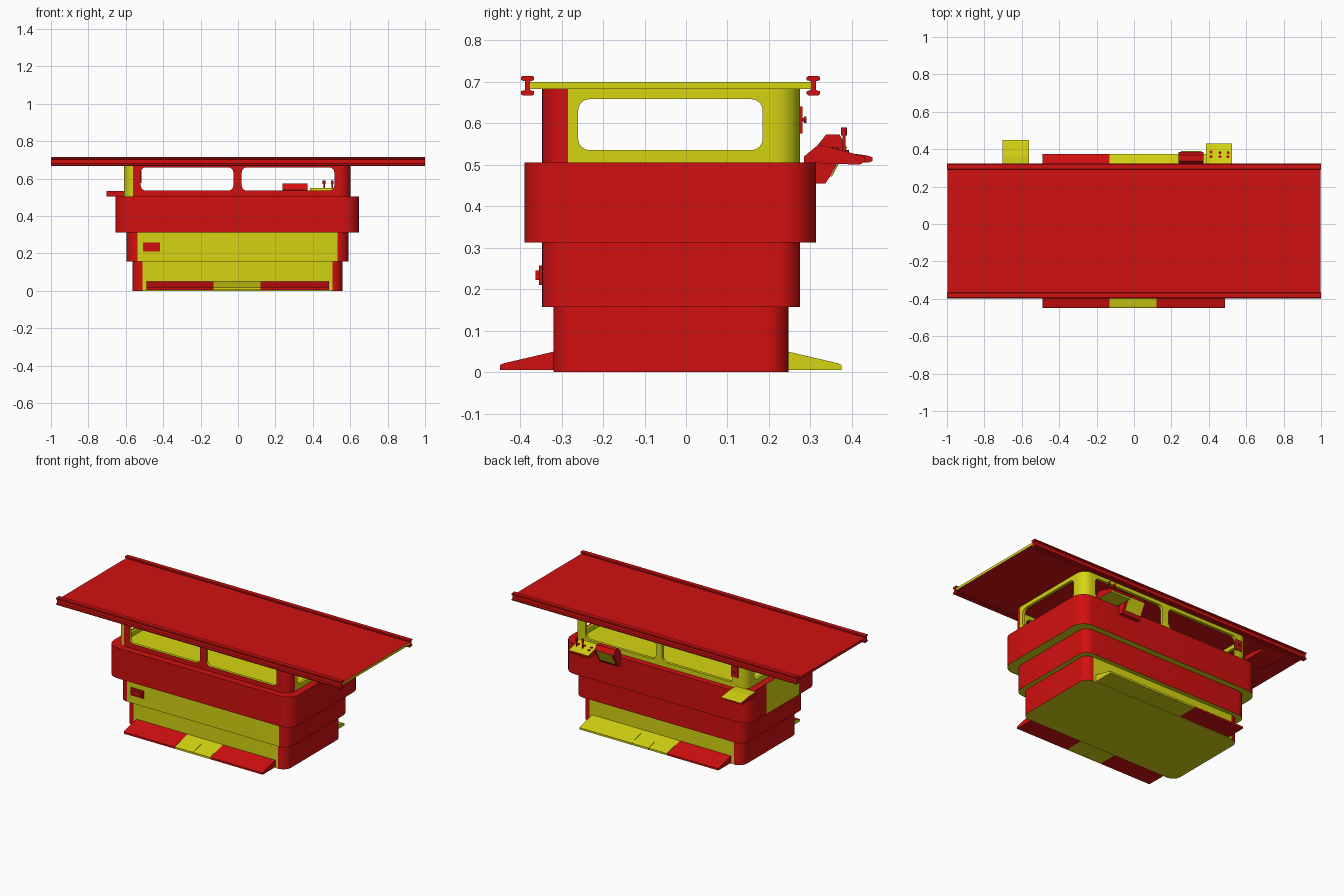
import bpy, bmesh, math
from mathutils import Vector

cube = bpy.data.objects.get("Cube")
if cube:
    bpy.data.objects.remove(cube, do_unlink=True)


def material(name, color):
    m = bpy.data.materials.new(name)
    m.use_nodes = True
    m.diffuse_color = color
    m.node_tree.nodes["Principled BSDF"].inputs["Base Color"].default_value = color
    return m


RED, YELLOW = 0, 1
MATS = [material("red paint", (0.64, 0.005, 0.005, 1)),
        material("yellow paint", (0.66, 0.66, 0.006, 1))]
PLACE = {"x": lambda a, b, t: (t, a, b),
         "y": lambda a, b, t: (a, t, b),
         "z": lambda a, b, t: (a, b, t)}


def paint(ob, rule):
    for p in ob.data.polygons:
        p.material_index = rule(p.center, p.normal) if callable(rule) else rule


def extrude(name, outline, axis, lo, hi, rule=RED):
    """Prism with a 2D outline, stretched along an axis."""
    bm = bmesh.new()
    rings = [[bm.verts.new(PLACE[axis](a, b, t)) for a, b in outline] for t in (lo, hi)]
    n = len(outline)
    bm.faces.new(rings[0])
    bm.faces.new(rings[1])
    for i in range(n):
        j = (i + 1) % n
        bm.faces.new((rings[0][i], rings[0][j], rings[1][j], rings[1][i]))
    bmesh.ops.recalc_face_normals(bm, faces=bm.faces)
    mesh = bpy.data.meshes.new(name)
    bm.to_mesh(mesh)
    bm.free()
    ob = bpy.data.objects.new(name, mesh)
    bpy.context.collection.objects.link(ob)
    for m in MATS:
        mesh.materials.append(m)
    paint(ob, rule)
    return ob


def rounded(x0, x1, y0, y1, r, side_cuts=(), steps=8):
    """Rounded rectangle, with optional extra points on its two x sides."""
    pts = []
    for k, (cx, cy) in enumerate([(x1 - r, y1 - r), (x0 + r, y1 - r),
                                  (x0 + r, y0 + r), (x1 - r, y0 + r)]):
        for i in range(steps + 1):
            a = math.pi / 2 * (k + i / steps)
            pts.append((cx + r * math.cos(a), cy + r * math.sin(a)))
        if k == 1:
            pts += [(x0, c) for c in sorted(side_cuts, reverse=True)]
        if k == 3:
            pts += [(x1, c) for c in sorted(side_cuts)]
    return pts


def box(name, x, y, z, rule=RED):
    return extrude(name, [(x[0], y[0]), (x[1], y[0]), (x[1], y[1]), (x[0], y[1])],
                   "z", z[0], z[1], rule)


def disc(name, a, b, r, axis, lo, hi, rule=RED):
    return extrude(name, rounded(a - r, a + r, b - r, b + r, r * 0.99, steps=4),
                   axis, lo, hi, rule)


def smooth(ob):
    bpy.ops.object.select_all(action="DESELECT")
    ob.select_set(True)
    bpy.context.view_layer.objects.active = ob
    bpy.ops.object.shade_smooth_by_angle(angle=math.radians(30))


# Stepped lower body
def base_rule(c, n):
    return YELLOW if n.z < -0.9 or abs(n.y) > 0.999 else RED


def middle_rule(c, n):
    return YELLOW if n.z < -0.9 or n.y < -0.999 else RED


def belt_rule(c, n):
    door = n.x < -0.999 and -0.2 < c.y < 0.127
    return YELLOW if n.z < -0.9 or door else RED


smooth(extrude("base_tier", rounded(-0.565, 0.56, -0.32, 0.247, 0.055),
               "z", 0, 0.157, base_rule))
smooth(extrude("middle_tier", rounded(-0.595, 0.59, -0.347, 0.275, 0.057),
               "z", 0.157, 0.312, middle_rule))
smooth(extrude("counter_belt", rounded(-0.655, 0.648, -0.39, 0.313, 0.08, (-0.2, 0.127)),
               "z", 0.312, 0.505, belt_rule))
smooth(extrude("cabin_floor", rounded(-0.59, 0.58, -0.325, 0.255, 0.045),
               "z", 0.5, 0.509, YELLOW))

# Cabin shell with window openings cut through the walls
R = 0.062
cabin = extrude("cabin_walls", rounded(-0.61, 0.602, -0.347, 0.275, R), "z", 0.505, 0.684)
cutters = [extrude("cutter_inside", rounded(-0.592, 0.584, -0.329, 0.257, R - 0.018),
                   "z", 0.4, 0.8)]
for x0, x1 in ((-0.52, -0.025), (0.02, 0.515)):
    cutters.append(extrude("cutter_window", rounded(x0, x1, 0.535, 0.66, 0.028),
                           "y", -0.6, 0.6))
cutters.append(extrude("cutter_side_window", rounded(-0.26, 0.185, 0.535, 0.658, 0.028),
                       "x", -0.9, 0.9))
bpy.context.view_layer.objects.active = cabin
for c in cutters:
    mod = cabin.modifiers.new("cut", "BOOLEAN")
    mod.operation, mod.solver, mod.object = "DIFFERENCE", "EXACT", c
    bpy.ops.object.modifier_apply(modifier=mod.name)
for c in cutters:
    bpy.data.objects.remove(c, do_unlink=True)


def cabin_rule(c, n):
    outer_front = c.y < -0.345 and n.y < -0.99
    outer_corner = (c.x > 0.535 and c.y < -0.285 and (n.x > 0.01 or n.y < -0.01)
                    and Vector((c.x - 0.54, c.y + 0.285)).length > R - 0.008)
    return RED if outer_front or outer_corner else YELLOW


paint(cabin, cabin_rule)
smooth(cabin)

# Roof slab and its two edge beams
box("roof_slab", (-0.998, 0.998), (-0.383, 0.307), (0.683, 0.699),
    lambda c, n: YELLOW if n.x > 0.9 else RED)
for name, y in (("front_roof_beam", -0.382), ("back_roof_beam", 0.307)):
    half = [(0.006, 0.68), (0.016, 0.677), (0.016, 0.67), (0.012, 0.667)]
    half = [(a, 1.381 - b) for a, b in reversed(half)] + half
    outline = [(y + a, b) for a, b in half] + [(y - a, b) for a, b in reversed(half)]
    extrude(name, outline, "x", -1, 1)

# Ramps along the front and back
STOPS = [-0.49, -0.13, 0, 0.12, 0.488]
for side, y, s, colors in (("front", -0.32, -1, (RED, YELLOW, YELLOW, RED)),
                           ("back", 0.247, 1, (RED, YELLOW, YELLOW, YELLOW))):
    profile = [(y - s * 0.01, 0.005), (y + s * 0.128, 0.005), (y + s * 0.128, 0.017),
               (y + s * 0.12, 0.021), (y, 0.049), (y - s * 0.01, 0.049)]
    for i, col in enumerate(colors):
        ob = extrude(f"{side}_ramp_{i + 1}", profile, "x", STOPS[i], STOPS[i + 1] - 0.001, col)
        if side == "front" and i == 0:
            paint(ob, lambda c, n: YELLOW if n.x < -0.9 else RED)

# Latch on the front panel
box("latch_plate", (-0.508, -0.418), (-0.355, -0.345), (0.21, 0.257))
box("latch_handle", (-0.495, -0.431), (-0.363, -0.354), (0.222, 0.245))

# Switch box with knob on the back wall
box("switch_box", (-0.56, -0.515), (0.27, 0.281), (0.575, 0.64))
disc("switch_stem", -0.537, 0.608, 0.004, "y", 0.28, 0.286)
disc("switch_knob", -0.537, 0.608, 0.008, "y", 0.285, 0.29)

# Serving shelf at the back corner
extrude("back_shelf", [(0.3, 0.505), (0.44, 0.505), (0.45, 0.509), (0.45, 0.518),
                       (0.438, 0.522), (0.36, 0.533), (0.3, 0.533)],
        "x", -0.703, -0.562, lambda c, n: YELLOW if n.z > 0.5 else RED)

# Tilted display
display = [(0.312, 0.455), (0.336, 0.455), (0.348, 0.472), (0.386, 0.545),
           (0.37, 0.573), (0.338, 0.573), (0.312, 0.54)]
extrude("display_case", display, "x", 0.238, 0.372)
extrude("display_screen", [(0.349, 0.472), (0.386, 0.543), (0.389, 0.542), (0.352, 0.471)],
        "x", 0.25, 0.36, YELLOW)

# Control desk with levers and buttons
extrude("control_desk", [(0.285, 0.505), (0.42, 0.5), (0.43, 0.508), (0.43, 0.52),
                         (0.32, 0.549), (0.285, 0.52)],
        "x", 0.385, 0.525, lambda c, n: YELLOW if abs(n.z) > 0.5 else RED)
for x in (0.46, 0.503):
    disc("lever_stem", x, 0.381, 0.004, "z", 0.52, 0.575)
    disc("lever_grip", x, 0.381, 0.007, "z", 0.57, 0.59)
for x, y in ((0.412, 0.385), (0.412, 0.36), (0.46, 0.36), (0.503, 0.36)):
    top = 0.549 - (y - 0.32) * 0.264
    disc("control_button", x, y, 0.008, "z", top - 0.005, top + 0.004)
